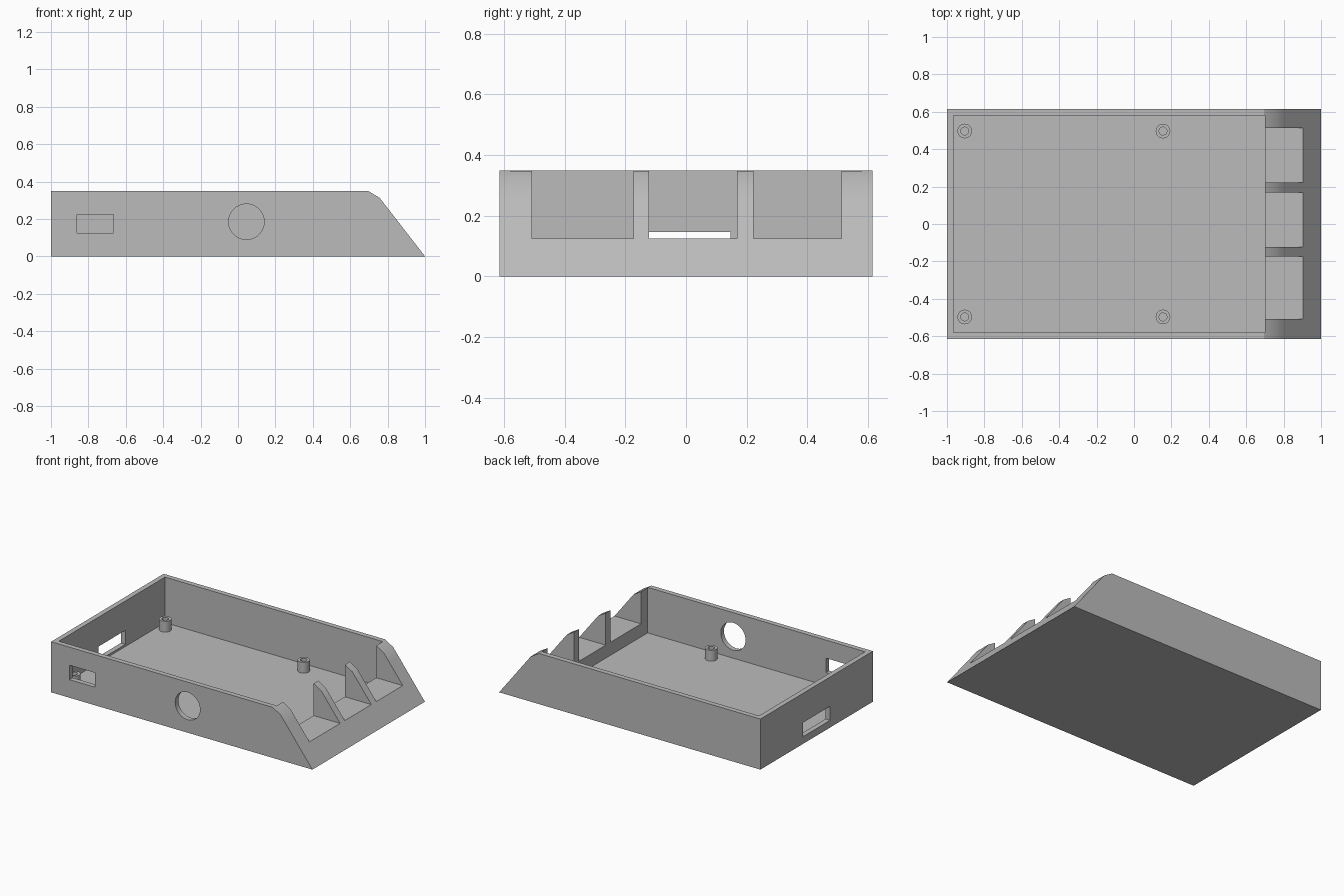
import bpy
import bmesh
from math import radians
from mathutils import Matrix, Vector

cube = bpy.data.objects.get("Cube")
if cube:
    bpy.data.objects.remove(cube, do_unlink=True)

grey = bpy.data.materials.new("plain grey")
grey.use_nodes = True
grey.diffuse_color = (0.5, 0.5, 0.5, 1)
grey.node_tree.nodes["Principled BSDF"].inputs["Base Color"].default_value = (0.5, 0.5, 0.5, 1)


def finish(bm, name):
    """Turn a bmesh into a grey object."""
    bmesh.ops.recalc_face_normals(bm, faces=bm.faces)
    mesh = bpy.data.meshes.new(name)
    bm.to_mesh(mesh)
    bm.free()
    mesh.materials.append(grey)
    obj = bpy.data.objects.new(name, mesh)
    bpy.context.collection.objects.link(obj)
    return obj


def box(name, xs, ys, zs):
    bm = bmesh.new()
    bmesh.ops.create_cube(bm, size=1)
    for v in bm.verts:
        v.co = [a + (b - a) * (c + 0.5) for (a, b), c in zip((xs, ys, zs), v.co)]
    return finish(bm, name)


def cylinder(name, radius, depth, centre, tilt=0, sides=48):
    bm = bmesh.new()
    matrix = Matrix.Translation(centre) @ Matrix.Rotation(radians(tilt), 4, "X")
    bmesh.ops.create_cone(bm, cap_ends=True, segments=sides, radius1=radius,
                          radius2=radius, depth=depth, matrix=matrix)
    return finish(bm, name)


def cut(target, cutter):
    """Subtract the cutter and throw it away."""
    cutter.hide_render = True
    mod = target.modifiers.new("cut", "BOOLEAN")
    mod.operation = "DIFFERENCE"
    mod.solver = "EXACT"
    mod.object = cutter
    bpy.context.view_layer.objects.active = target
    bpy.ops.object.modifier_apply(modifier=mod.name)
    bpy.data.objects.remove(cutter, do_unlink=True)


def smooth(obj, angle):
    bpy.ops.object.select_all(action="DESELECT")
    obj.select_set(True)
    bpy.context.view_layer.objects.active = obj
    bpy.ops.object.shade_smooth_by_angle(angle=radians(angle))


HALF, WALL, FLOOR, TOP = 0.615, 0.035, 0.035, 0.35

# Case body: side profile with a sloping nose, extruded across y
profile = [(-1, 0), (1, 0), (0.8, 0.258), (0.757, 0.313), (0.695, TOP), (-1, TOP)]
bm = bmesh.new()
face = bm.faces.new([bm.verts.new((x, -HALF, z)) for x, z in profile])
side = bmesh.ops.extrude_face_region(bm, geom=[face])["geom"]
bmesh.ops.translate(bm, vec=Vector((0, 2 * HALF, 0)),
                    verts=[g for g in side if isinstance(g, bmesh.types.BMVert)])
case = finish(bm, "case_body")

# Open tray inside
cut(case, box("cavity", (-1 + WALL, 0.70), (-HALF + WALL, HALF - WALL), (FLOOR, 0.6)))

# Three bays in the sloping nose, leaving ribs between them
for y0, y1 in ((-0.508, -0.173), (-0.122, 0.168), (0.222, 0.512)):
    cut(case, box("bay", (0.6, 1.2), (y0, y1), (0.125, 0.6)))

# Front port, end port and round front opening
cut(case, box("front_port", (-0.86, -0.665), (-0.7, -0.5), (0.125, 0.225)))
cut(case, box("end_port", (-1.1, -0.9), (-0.147, 0.147), (0.05, 0.147)))
cut(case, cylinder("round_opening", 0.095, 0.2, (0.045, -HALF, 0.185), tilt=90))
smooth(case, 30)

# Hollow mounting posts on the floor
for x, end in ((-0.905, "left"), (0.155, "right")):
    for y, row in ((-0.497, "front"), (0.497, "back")):
        post = cylinder(f"post_{row}_{end}", 0.039, 0.08, (x, y, 0.07), sides=32)
        cut(post, cylinder("post_hole", 0.021, 0.15, (x, y, 0.11), sides=32))
        smooth(post, 30)
